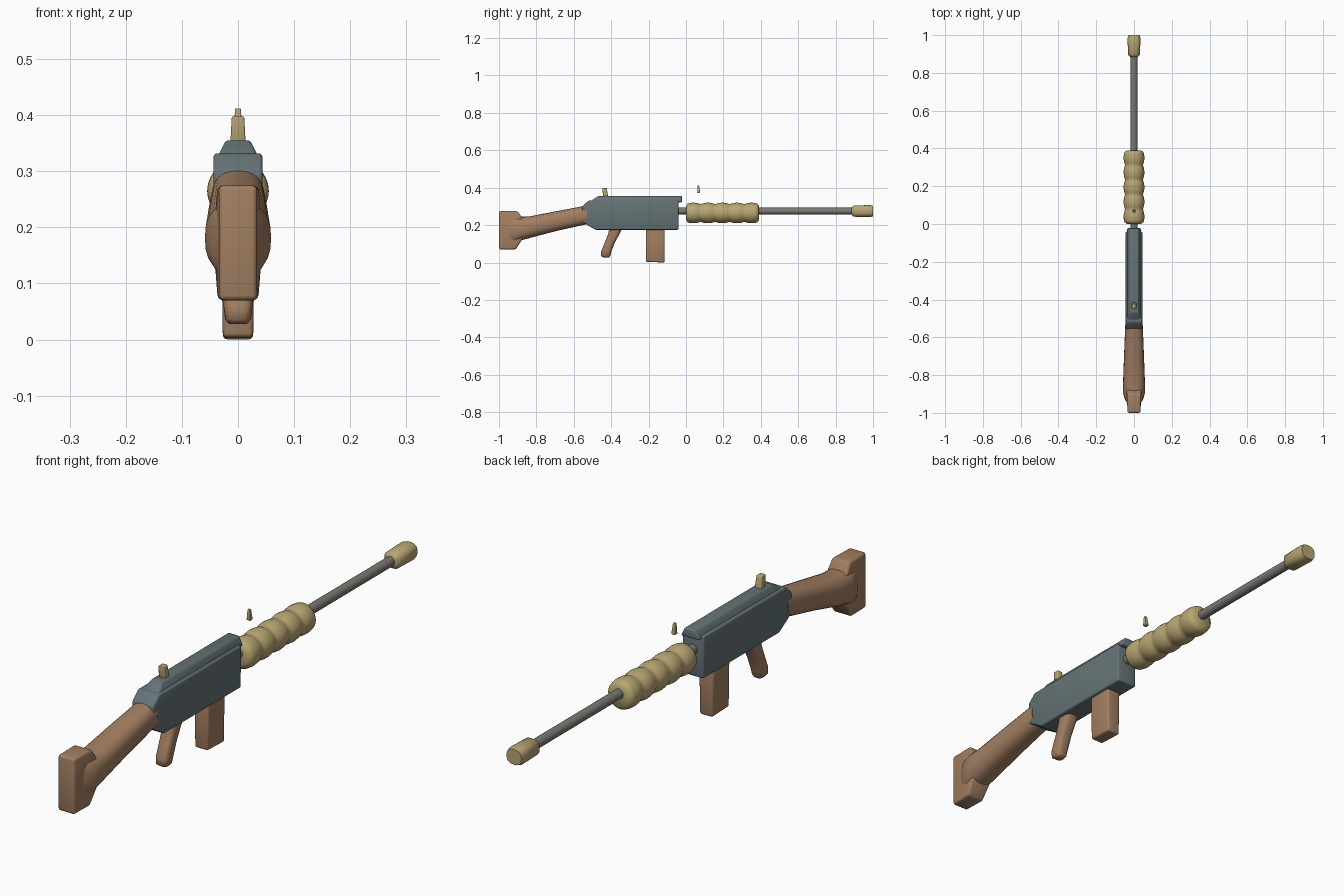
import bpy, bmesh
from math import cos, sin, pi, copysign

if "Cube" in bpy.data.objects:
    bpy.data.objects.remove(bpy.data.objects["Cube"])


def material(name, rgb):
    m = bpy.data.materials.new(name)
    m.diffuse_color = (*rgb, 1)
    m.use_nodes = True
    m.node_tree.nodes["Principled BSDF"].inputs["Base Color"].default_value = m.diffuse_color
    return m


WOOD = material("wood_brown", (0.36, 0.21, 0.12))
STEEL = material("blue_steel", (0.13, 0.17, 0.18))
GREY = material("barrel_grey", (0.20, 0.19, 0.17))
TAN = material("tan", (0.48, 0.38, 0.17))


def finish(bm, name, mat, angle):
    bmesh.ops.recalc_face_normals(bm, faces=bm.faces)
    me = bpy.data.meshes.new(name)
    bm.to_mesh(me)
    bm.free()
    ob = bpy.data.objects.new(name, me)
    bpy.context.collection.objects.link(ob)
    me.materials.append(mat)
    bpy.ops.object.select_all(action='DESELECT')
    ob.select_set(True)
    bpy.context.view_layer.objects.active = ob
    bpy.ops.object.shade_smooth_by_angle(angle=angle)
    return ob


def slab(name, pts, mat, bevel):
    """Side profile of (y, z, half_width) points, mirrored across x, rounded edges."""
    bm = bmesh.new()
    left = [bm.verts.new((-w, y, z)) for y, z, w in pts]
    right = [bm.verts.new((w, y, z)) for y, z, w in pts]
    n = len(pts)
    bm.faces.new(left)
    bm.faces.new(right[::-1])
    for i in range(n):
        j = (i + 1) % n
        bm.faces.new((left[i], right[i], right[j], left[j]))
    bmesh.ops.bevel(bm, geom=bm.edges[:], offset=bevel, segments=3,
                    profile=0.5, affect='EDGES', clamp_overlap=True)
    return finish(bm, name, mat, pi / 4)


def loft(name, sections, mat, axis='Y', power=2.0, sides=24):
    """Rounded sections (along, centre, half_x, half_other) joined along an axis."""
    bm = bmesh.new()
    rings = []
    for along, centre, hx, ho in sections:
        ring = []
        for k in range(sides):
            c, s = cos(2 * pi * k / sides), sin(2 * pi * k / sides)
            u = hx * copysign(abs(c) ** (2 / power), c)
            v = centre + ho * copysign(abs(s) ** (2 / power), s)
            ring.append(bm.verts.new((u, along, v) if axis == 'Y' else (u, v, along)))
        rings.append(ring)
    for a, b in zip(rings, rings[1:]):
        for k in range(sides):
            j = (k + 1) % sides
            bm.faces.new((a[k], a[j], b[j], b[k]))
    bm.faces.new(rings[0])
    bm.faces.new(rings[-1])
    return finish(bm, name, mat, pi / 3)


# Shoulder stock: butt plate and oval arm
slab("butt_plate", [(-1.0, 0.07, 0.034), (-0.91, 0.07, 0.036), (-0.875, 0.125, 0.042),
                    (-0.875, 0.235, 0.042), (-0.9, 0.275, 0.036), (-1.0, 0.275, 0.034)],
     WOOD, 0.009)
loft("stock_arm", [(-0.96, 0.172, 0.030, 0.07), (-0.925, 0.175, 0.050, 0.072),
                   (-0.89, 0.181, 0.059, 0.064), (-0.84, 0.188, 0.058, 0.058),
                   (-0.70, 0.220, 0.053, 0.053), (-0.53, 0.255, 0.046, 0.050)],
     WOOD, power=2.5)

# Receiver with top rail
slab("receiver", [(-0.555, 0.218, 0.042), (-0.485, 0.175, 0.042), (-0.04, 0.175, 0.042),
                  (-0.04, 0.332, 0.044), (-0.52, 0.332, 0.044), (-0.555, 0.30, 0.044)],
     STEEL, 0.007)
slab("top_rail", [(-0.52, 0.322, 0.038), (-0.022, 0.322, 0.038),
                  (-0.022, 0.355, 0.022), (-0.47, 0.355, 0.022)], STEEL, 0.005)

# Grip and magazine
loft("pistol_grip", [(0.028, -0.427, 0.016, 0.017), (0.036, -0.430, 0.023, 0.025),
                     (0.06, -0.426, 0.026, 0.027), (0.11, -0.406, 0.026, 0.027),
                     (0.15, -0.387, 0.027, 0.030), (0.19, -0.372, 0.028, 0.036)],
     WOOD, axis='Z', power=3)
slab("magazine", [(-0.215, 0.004, 0.027), (-0.115, 0.0, 0.027),
                  (-0.115, 0.19, 0.030), (-0.215, 0.19, 0.030)], WOOD, 0.008)

# Barrel and muzzle
loft("barrel", [(-0.06, 0.275, 0.018, 0.018), (0.92, 0.275, 0.018, 0.018)], GREY)
loft("muzzle", [(0.885, 0.275, 0.020, 0.020), (0.897, 0.275, 0.032, 0.030),
                (0.985, 0.275, 0.034, 0.032), (1.0, 0.275, 0.030, 0.028)], TAN, power=2.6)

# Ribbed handguard made of five soft bulges
ribs = [(0.0, 0.265, 0.036, 0.036)]
for i in range(1, 40):
    t = i / 40
    r = 0.047 + 0.008 * abs(sin(5 * pi * t)) ** 0.8
    ribs.append((0.39 * t, 0.265, r, r))
ribs.append((0.39, 0.265, 0.038, 0.038))
loft("handguard", ribs, TAN, sides=28)

# Sights
slab("rear_sight", [(-0.442, 0.345, 0.014), (-0.415, 0.345, 0.014),
                    (-0.424, 0.398, 0.011), (-0.448, 0.398, 0.011)], TAN, 0.003)
slab("front_sight", [(0.060, 0.372, 0.008), (0.076, 0.372, 0.008),
                     (0.070, 0.412, 0.005), (0.061, 0.412, 0.005)], TAN, 0.002)
